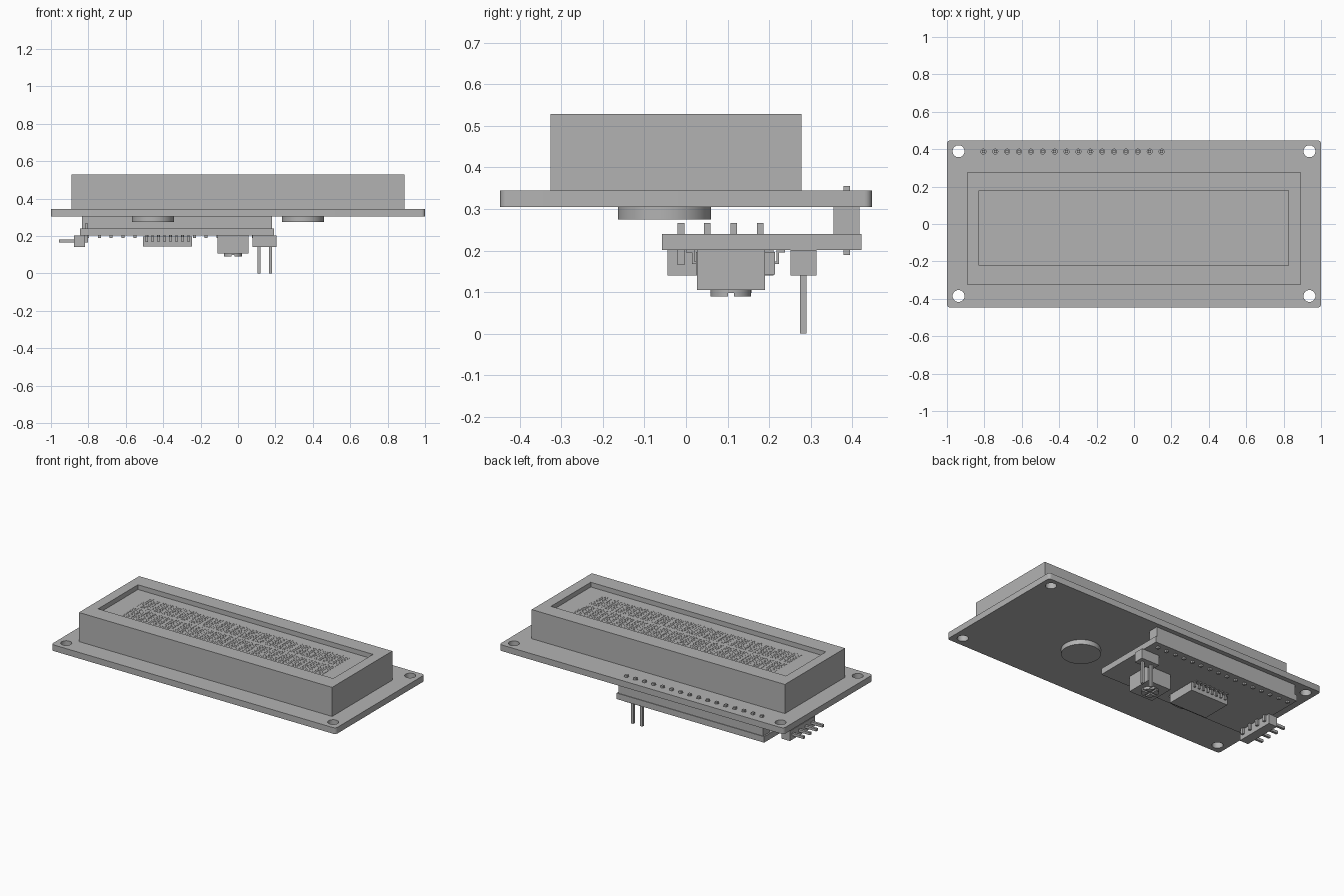
import bpy
import bmesh
import math
from mathutils import Matrix

cube = bpy.data.objects.get("Cube")
if cube:
    bpy.data.objects.remove(cube, do_unlink=True)

grey = bpy.data.materials.new("plain grey")
grey.use_nodes = True
GREY = (0.45, 0.45, 0.45, 1)
grey.diffuse_color = GREY
grey.node_tree.nodes["Principled BSDF"].inputs["Base Color"].default_value = GREY


def add_box(bm, x, y, z):
    """Box from three (low, high) ranges."""
    size = [hi - lo for lo, hi in (x, y, z)]
    mid = [(hi + lo) / 2 for lo, hi in (x, y, z)]
    bmesh.ops.create_cube(bm, size=1, matrix=Matrix.Translation(mid) @ Matrix.Diagonal((*size, 1)))


def add_disc(bm, x, y, r, z, sides=48):
    """Upright cylinder spanning the z range."""
    bmesh.ops.create_cone(bm, cap_ends=True, segments=sides, radius1=r, radius2=r,
                          depth=z[1] - z[0], matrix=Matrix.Translation((x, y, sum(z) / 2)))


def span(centre, half):
    return (centre - half, centre + half)


def finish(bm, name):
    mesh = bpy.data.meshes.new(name)
    bm.to_mesh(mesh)
    bm.free()
    mesh.materials.append(grey)
    obj = bpy.data.objects.new(name, mesh)
    bpy.context.collection.objects.link(obj)
    return obj


def boxes(name, *ranges):
    bm = bmesh.new()
    for r in ranges:
        add_box(bm, *r)
    return finish(bm, name)


def select(obj):
    bpy.ops.object.select_all(action="DESELECT")
    obj.select_set(True)
    bpy.context.view_layer.objects.active = obj


def cut(obj, cutter):
    """Subtract the cutter and throw it away."""
    cutter.hide_render = True
    mod = obj.modifiers.new("cut", "BOOLEAN")
    mod.object = cutter
    mod.solver = "EXACT"
    select(obj)
    bpy.ops.object.modifier_apply(modifier=mod.name)
    bpy.data.objects.remove(cutter, do_unlink=True)


def smooth(obj):
    select(obj)
    bpy.ops.object.shade_smooth_by_angle(angle=math.radians(30))


PITCH = 0.0635
PIN = 0.008
main_pins = [-0.805 + i * PITCH for i in range(16)]
PIN_Y = 0.387

# Main board with rounded corners
bm = bmesh.new()
add_box(bm, (-1, 1), (-0.447, 0.447), (0.305, 0.344))
corners = [e for e in bm.edges if abs(e.verts[0].co.z - e.verts[1].co.z) > 0.01]
bmesh.ops.bevel(bm, geom=corners, offset=0.018, segments=5, profile=0.5, affect="EDGES")
board = finish(bm, "main_board")

# Mounting holes and pin holes
bm = bmesh.new()
for x in (-0.938, 0.938):
    for y in (-0.385, 0.389):
        add_disc(bm, x, y, 0.032, (0.28, 0.37), 32)
for x in main_pins:
    add_disc(bm, x, PIN_Y, 0.0135, (0.28, 0.37), 16)
cut(board, finish(bm, "hole_cutter"))
smooth(board)

# Display frame with a recessed screen
frame = boxes("display_frame", ((-0.89, 0.89), (-0.326, 0.278), (0.344, 0.529)))
cut(frame, boxes("window_cutter", ((-0.828, 0.825), (-0.222, 0.178), (0.499, 0.6))))

# Character cells: two rows of sixteen, each five by eight dots
bm = bmesh.new()
DOT = 0.0162
for row in (-0.095, 0.052):
    for col in range(16):
        left = -0.705 + col * 0.0888
        for i in range(5):
            for j in range(8):
                x = left + (i + 0.5) * DOT
                y = row + (j - 3.5) * DOT
                add_box(bm, span(x, 0.0075), span(y, 0.0075), (0.4985, 0.4998))
finish(bm, "screen_dots")

# Round chip covers under the main board
for name, x in (("right_chip_cover", -0.455), ("left_chip_cover", 0.347)):
    bm = bmesh.new()
    add_disc(bm, x, -0.052, 0.112, (0.275, 0.305), 64)
    smooth(finish(bm, name))

# Small board and the pin strip joining it to the main board
boxes("small_board", ((-0.845, 0.192), (-0.058, 0.422), (0.202, 0.24)))
boxes("pin_strip", ((-0.835, 0.183), (0.355, 0.418), (0.24, 0.305)))
boxes("strip_pins", *[(span(x, PIN), span(PIN_Y, PIN), (0.19, 0.355)) for x in main_pins])

# Side connector with bent pins
side_pins = [-0.012 + i * PITCH for i in range(4)]
boxes("side_connector", ((-0.877, -0.817), (-0.045, 0.21), (0.14, 0.202)))
bm = bmesh.new()
for y in side_pins:
    add_box(bm, (-0.957, -0.803), span(y, PIN), (0.165, 0.181))
    add_box(bm, (-0.819, -0.803), span(y, PIN), (0.165, 0.266))
finish(bm, "side_connector_pins")

# Chip with eight legs on each side
boxes("chip", ((-0.508, -0.245), (0.024, 0.214), (0.143, 0.197)))
bm = bmesh.new()
for i in range(8):
    x = span(-0.3765 + (i - 3.5) * 0.032, 0.006)
    for side in (-1, 1):
        for near, far, z in ((0.112, 0.119, (0.196, 0.202)), (0.09, 0.105, (0.168, 0.174)),
                             (0.099, 0.105, (0.168, 0.202)), (0.099, 0.119, (0.196, 0.202))):
            y = sorted((0.119 + side * near, 0.119 + side * far))
            add_box(bm, x, y, z)
finish(bm, "chip_legs")

# Contrast dial with a crossed slot
dial_x, dial_y = -0.027, 0.108
boxes("dial_body", (span(dial_x, 0.082), span(dial_y, 0.082), (0.105, 0.202)))
bm = bmesh.new()
add_disc(bm, dial_x, dial_y, 0.049, (0.089, 0.105))
dial = finish(bm, "dial")
for name, hx, hy in (("slot_a", 0.036, 0.007), ("slot_b", 0.007, 0.06), ("slot_c", 0.06, 0.007)):
    cut(dial, boxes(name, (span(dial_x, hx), span(dial_y, hy), (0.07, 0.098))))
smooth(dial)

# Two-pin jumper
boxes("jumper_base", ((0.078, 0.205), (0.251, 0.314), (0.14, 0.202)))
boxes("jumper_pins", *[(span(x, PIN), span(0.282, PIN), (0, 0.202)) for x in (0.111, 0.175)])
